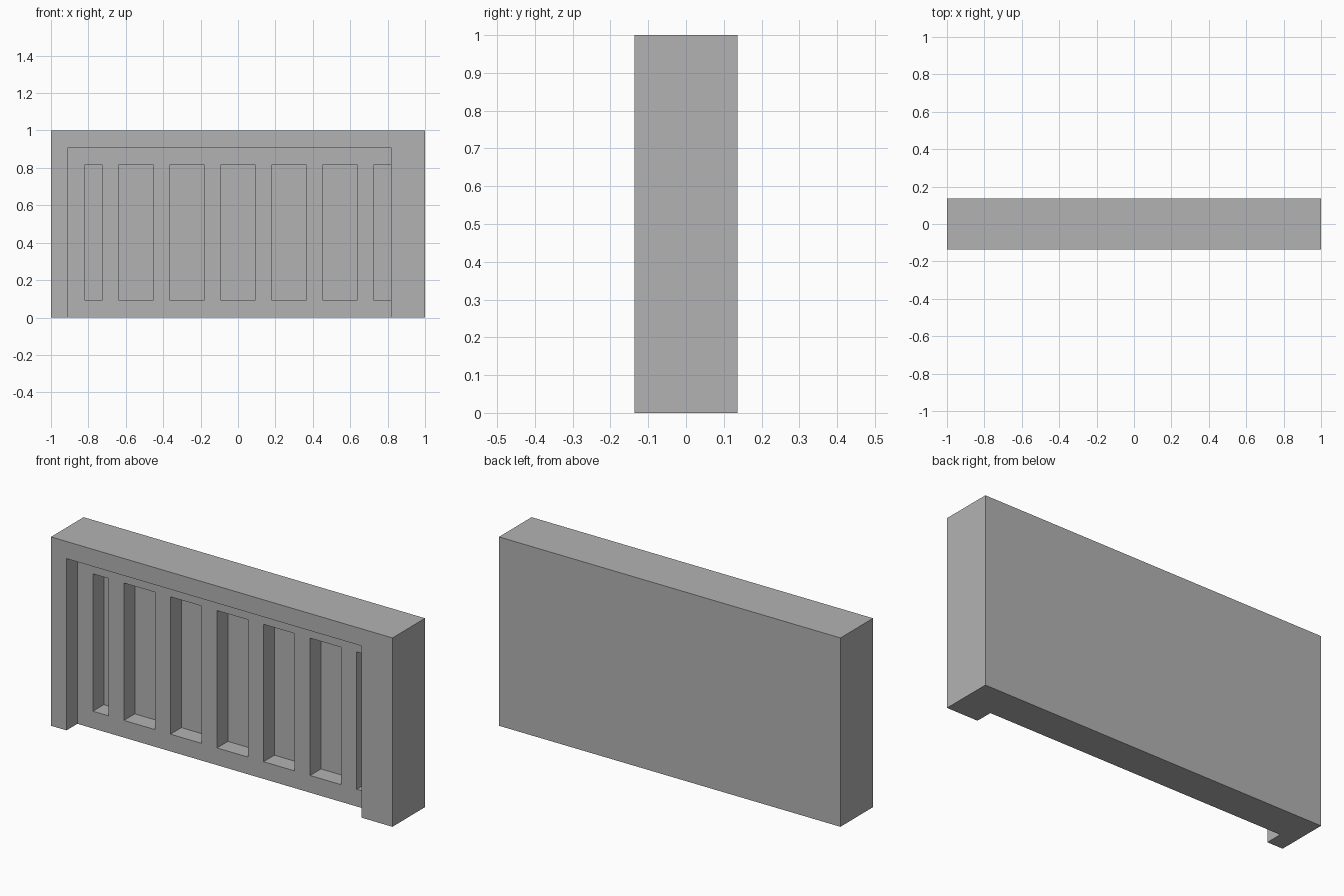
import bpy

default = bpy.data.objects.get("Cube")
if default:
    bpy.data.objects.remove(default, do_unlink=True)

U = 1 / 11                      # design module: 22 x 3 x 11 modules
FRONT, BACK = -1.5, 1.5         # wall depth in modules

grey = bpy.data.materials.new("grey")
grey.use_nodes = True
grey.diffuse_color = (0.45, 0.45, 0.45, 1)
grey.node_tree.nodes["Principled BSDF"].inputs["Base Color"].default_value = (0.45, 0.45, 0.45, 1)


def box(name, x0, x1, y0, y1, z0, z1):
    """Box given by its limits in modules."""
    bpy.ops.mesh.primitive_cube_add(size=1)
    ob = bpy.context.object
    ob.name = name
    for v in ob.data.vertices:
        v.co = [U * (lo if c < 0 else hi)
                for c, lo, hi in zip(v.co, (x0, y0, z0), (x1, y1, z1))]
    ob.data.materials.append(grey)
    return ob


# Solid wall block
wall = box("wall_panel", -11, 11, FRONT, BACK, 0, 11)

# Shallow recess, open at the bottom, with a wider post on the left
cutters = [box("recess_cutter", -10, 9, FRONT - 1, -0.5, -1, 10)]

# Row of slots: five wide ones between two narrow ones
slots = [(-9, -8)] + [(x - 1, x + 1) for x in (-6, -3, 0, 3, 6)] + [(8, 9)]
for x0, x1 in slots:
    cutters.append(box("slot_cutter", x0, x1, -1, 0.5, 1, 9))

for cutter in cutters:
    cutter.hide_render = True
    mod = wall.modifiers.new(cutter.name, "BOOLEAN")
    mod.operation = "DIFFERENCE"
    mod.solver = "EXACT"
    mod.object = cutter

# Bake the cuts and discard the cutters
graph = bpy.context.evaluated_depsgraph_get()
mesh = bpy.data.meshes.new_from_object(wall.evaluated_get(graph))
wall.modifiers.clear()
wall.data = mesh
mesh.name = "wall_panel"
for cutter in cutters:
    bpy.data.objects.remove(cutter, do_unlink=True)
